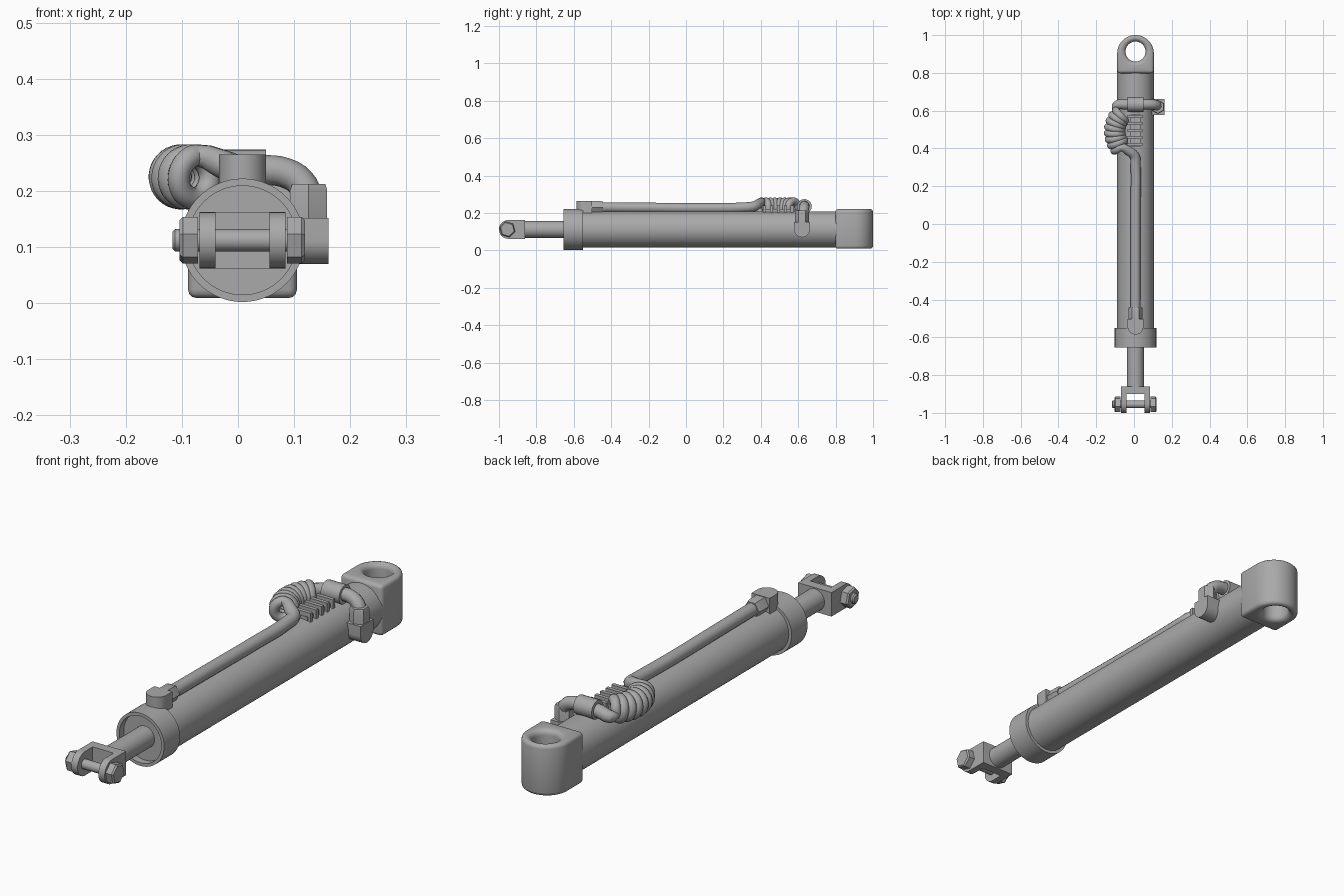
import bpy, bmesh, math
from mathutils import Matrix, Vector

if "Cube" in bpy.data.objects:
    bpy.data.objects.remove(bpy.data.objects["Cube"])

CX, CZ = 0.008, 0.112                       # main axis of the cylinder
ALONG_Y = Matrix.Rotation(-math.pi / 2, 4, 'X')   # local z -> y
ALONG_X = Matrix.Rotation(math.pi / 2, 4, 'Y')    # local z -> x
SIDE = Matrix(((0, 0, 1, 0), (1, 0, 0, 0), (0, 1, 0, 0), (0, 0, 0, 1)))  # xyz -> yzx

grey = bpy.data.materials.new("plain grey")
grey.diffuse_color = (0.4, 0.4, 0.4, 1)
grey.use_nodes = True
grey.node_tree.nodes["Principled BSDF"].inputs["Base Color"].default_value = grey.diffuse_color


def at(x, y, z, rot=Matrix()):
    return Matrix.Translation((x, y, z)) @ rot


def finish(name, bm, matrix):
    bmesh.ops.remove_doubles(bm, verts=bm.verts, dist=1e-5)
    bmesh.ops.transform(bm, matrix=matrix, verts=bm.verts)
    bmesh.ops.recalc_face_normals(bm, faces=bm.faces)
    me = bpy.data.meshes.new(name)
    bm.to_mesh(me)
    bm.free()
    me.materials.append(grey)
    ob = bpy.data.objects.new(name, me)
    bpy.context.collection.objects.link(ob)
    return ob


def lathe(name, profile, matrix, seg=48, turn=0):
    """Revolve (radius, height) points around local z; ends are closed at the axis."""
    bm = bmesh.new()
    pts = [(0, profile[0][1])] + profile + [(0, profile[-1][1])]
    rot = Matrix.Rotation(turn, 3, 'Z')
    vs = [bm.verts.new(rot @ Vector((r, 0, h))) for r, h in pts]
    es = [bm.edges.new(p) for p in zip(vs, vs[1:])]
    bmesh.ops.spin(bm, geom=vs + es, cent=(0, 0, 0), axis=(0, 0, 1),
                   angle=2 * math.pi, steps=seg)
    return finish(name, bm, matrix)


def extrude(name, outline, z0, z1, matrix):
    bm = bmesh.new()
    f = bm.faces.new([bm.verts.new((x, y, z0)) for x, y in outline])
    top = bmesh.ops.extrude_face_region(bm, geom=[f])['geom']
    bmesh.ops.translate(bm, vec=(0, 0, z1 - z0),
                        verts=[v for v in top if isinstance(v, bmesh.types.BMVert)])
    return finish(name, bm, matrix)


def box(name, x, y, z):
    return extrude(name, [(x[0], y[0]), (x[1], y[0]), (x[1], y[1]), (x[0], y[1])],
                   z[0], z[1], Matrix())


def tongue(r, length, turn=0, n=24):
    """Half-round end facing -y with a straight part of the given length."""
    pts = [(r * math.cos(a), r * math.sin(a))
           for a in (math.pi + math.pi * i / n for i in range(n + 1))]
    pts += [(r, length), (-r, length)]
    c, s = math.cos(turn), math.sin(turn)
    return [(x * c - y * s, x * s + y * c) for x, y in pts]


def bevel(ob, width, seg=3):
    m = ob.modifiers.new("bevel", 'BEVEL')
    m.width, m.segments, m.limit_method, m.angle_limit = width, seg, 'ANGLE', 0.6


# Barrel, hollow-faced gland and piston rod
axis = at(CX, 0, CZ, ALONG_Y)
lathe("barrel", [(0.097, -0.57), (0.097, 0.82)], axis, 64)
lathe("gland", [(0.097, -0.625), (0.097, -0.655), (0.11, -0.655), (0.11, -0.55)], axis, 64)
lathe("piston_rod", [(0.045, -0.87), (0.045, -0.6)], axis, 32)

# Rear eye with a flared hole
eye = extrude("rear_eye", tongue(0.097, 0.105, math.pi), 0.009, 0.221, at(CX, 0.903, 0))
bevel(eye, 0.015)
flare = [(0.053 + 0.022 * (1 - math.sin(a)), 0.084 + 0.022 * (1 - math.cos(a)))
         for a in (math.pi / 2 * i / 5 for i in range(6))]
# flare runs from the wide mouth inward to the straight bore
mouth = [(0.053 + 0.022 * (1 - math.cos(a)), 0.084 + 0.022 * math.sin(a))
         for a in (math.pi / 2 * i / 5 for i in range(6))]
prof = [(0.075, 0.13)] + mouth[::-1]
prof += [(r, -h) for r, h in prof[::-1]]
cutter = lathe("hole_cutter", prof, at(CX, 0.913, 0.115), 40)
cutter.hide_render = True
b = eye.modifiers.new("hole", 'BOOLEAN')
b.operation, b.object, b.solver = 'DIFFERENCE', cutter, 'EXACT'

# Front clevis with pin, bolt head and nut
box("clevis_base", (-0.069, 0.085), (-0.90, -0.86), (0.062, 0.162))
for name, x in (("clevis_arm_left", -0.069), ("clevis_arm_right", 0.056)):
    extrude(name, tongue(0.05, 0.085, -math.pi / 2), 0, 0.029, at(x, -0.95, CZ, SIDE))
pin_y = -0.955
lathe("clevis_pin", [(0.015, -0.117), (0.02, -0.112), (0.02, 0.1)],
      at(0, pin_y, CZ, ALONG_X), 24)
for name, x0, x1 in (("clevis_nut", -0.071, -0.104), ("clevis_bolt_head", 0.087, 0.119)):
    c = math.copysign(0.006, x1)
    lathe(name, [(0.043, x0), (0.043, x1 - c), (0.037, x1)],
          at(0, pin_y, CZ, ALONG_X), 6, 0.25)

# Two identical port fittings: a round-ended block with a hex nut
for name, m in (("front_port", at(CX, -0.543, CZ)), ("rear_port", at(CX, 0.62, CZ, SIDE))):
    extrude(name + "_block", tongue(0.042, 0.04), 0.05, 0.153, m)
    lathe(name + "_nut", [(0.038, 0.035), (0.038, 0.09), (0.034, 0.1)],
          m @ at(0, 0, 0.118, ALONG_Y), 6)

# Hose: straight run, fanned coil, then over the barrel and down to the rear port
path = [(CX, -0.46, 0.23, 1), (CX, -0.2, 0.228, 1), (CX, 0.1, 0.226, 1),
        (CX, 0.32, 0.23, 1), (0.002, 0.362, 0.235, 1), (-0.028, 0.386, 0.248, 0.95)]
turns, steps = 7.25, 88
for i in range(steps + 1):
    t = i / steps
    phi = math.radians(40 - 82 * t)
    th = math.pi / 2 - 2 * math.pi * turns * t
    d = 0.132 + 0.038 * math.cos(th)
    path.append((0.03 - d * math.cos(phi), 0.49 - d * math.sin(phi),
                 0.225 + 0.038 * math.sin(th), 0.74))
path += [(-0.09, 0.628, 0.22, 0.95), (-0.05, 0.633, 0.23, 1), (0.05, 0.633, 0.237, 1),
         (0.085, 0.633, 0.232, 1), (0.112, 0.63, 0.215, 1), (0.124, 0.624, 0.19, 1),
         (0.126, 0.62, 0.15, 1)]
cu = bpy.data.curves.new("hose", 'CURVE')
cu.dimensions = '3D'
cu.bevel_depth, cu.bevel_resolution, cu.resolution_u, cu.use_fill_caps = 0.027, 4, 3, True
sp = cu.splines.new('BEZIER')
sp.bezier_points.add(len(path) - 1)
for p, (x, y, z, r) in zip(sp.bezier_points, path):
    p.co, p.radius = (x, y, z), r
    p.handle_left_type = p.handle_right_type = 'AUTO'
cu.materials.append(grey)
bpy.context.collection.objects.link(bpy.data.objects.new("hose", cu))
lathe("hose_sleeve", [(0.039, -0.035), (0.039, 0.05)], at(0, 0.633, 0.235, ALONG_X), 24)

# Ribbed rack on top of the barrel beside the coil
box("rack_spine", (-0.018, 0.034), (0.41, 0.58), (0.19, 0.222))
for i in range(5):
    y = 0.42 + 0.037 * i
    box(f"rack_rib_{i + 1}", (-0.035, 0.045), (y - 0.008, y + 0.008), (0.19, 0.24))

# Apply modifiers, drop the cutter and smooth the round parts
bpy.context.view_layer.update()
bpy.ops.object.select_all(action='DESELECT')
for ob in bpy.context.scene.objects:
    ob.select_set(ob is not cutter and ob.name != "hole_cutter")
bpy.context.view_layer.objects.active = eye
bpy.ops.object.convert(target='MESH')
bpy.data.objects.remove(cutter)
bpy.ops.object.shade_smooth_by_angle(angle=math.radians(32))
